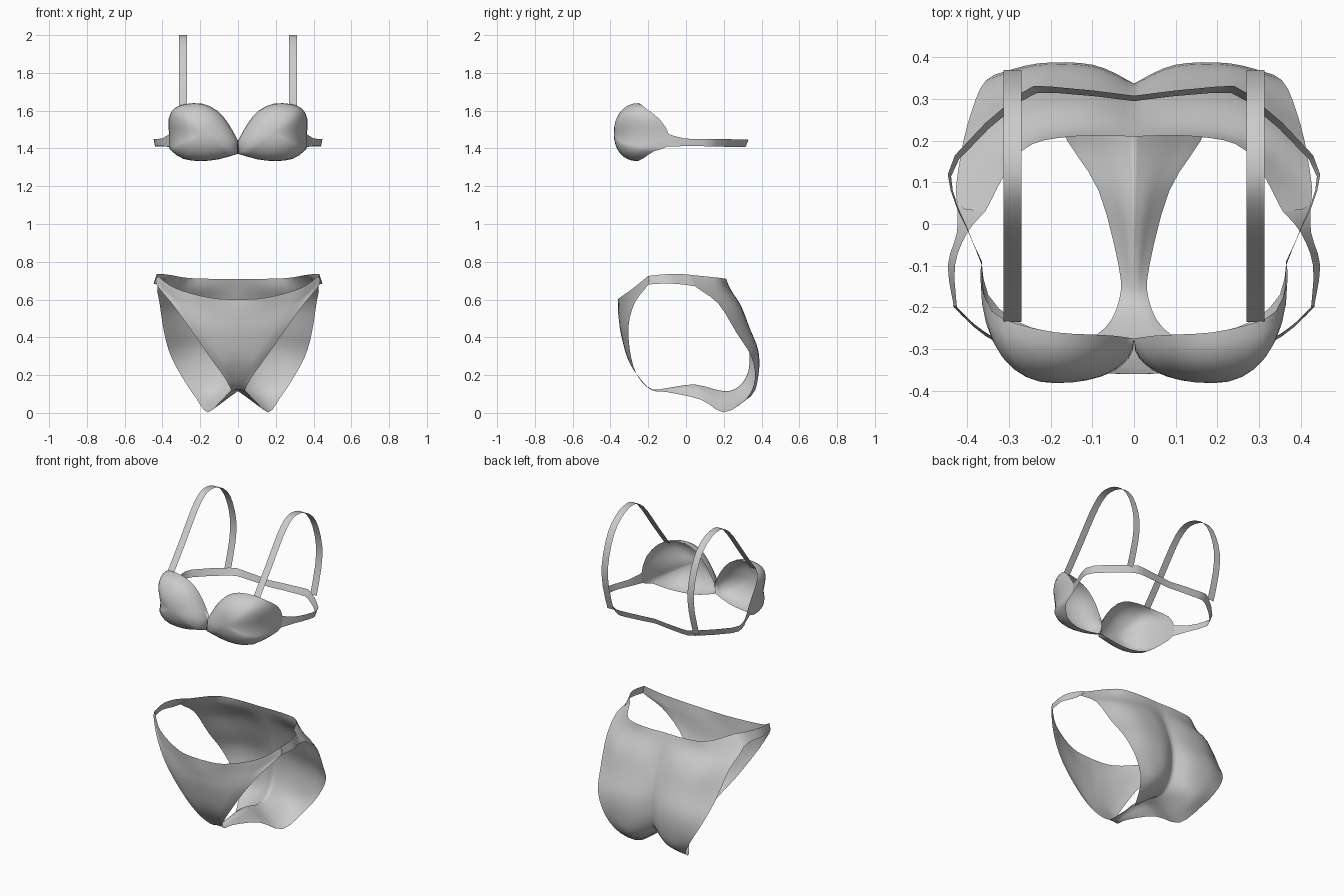
import bpy, bmesh, math
from mathutils import Vector


def smooth_path(pts, n, closed=False):
    """Catmull-Rom curve through points, n steps per span."""
    pts = [Vector(p) for p in pts]
    m = len(pts)
    get = (lambda i: pts[i % m]) if closed else (lambda i: pts[max(0, min(m - 1, i))])
    out = []
    for i in range(m if closed else m - 1):
        a, b, c, d = (get(i + k) for k in (-1, 0, 1, 2))
        for s in range(n):
            t = s / n
            out.append(0.5 * (2 * b + (c - a) * t + (2 * a - 5 * b + 4 * c - d) * t * t
                              + (3 * b - a - 3 * c + d) * t ** 3))
    if not closed:
        out.append(pts[-1])
    return out


def make_sheet(name, rows, closed=False):
    """Skin a grid of points, face it outward and mirror it across x = 0."""
    bm = bmesh.new()
    grid = [[bm.verts.new(p) for p in r] for r in rows]
    n = len(grid[0])
    for r0, r1 in zip(grid, grid[1:]):
        for j in range(n if closed else n - 1):
            k = (j + 1) % n
            bm.faces.new((r0[j], r0[k], r1[k], r1[j]))
    bmesh.ops.remove_doubles(bm, verts=bm.verts, dist=0.0005)
    bmesh.ops.recalc_face_normals(bm, faces=bm.faces)
    side = 0
    for f in bm.faces:
        c = f.calc_center_median()
        side += f.normal.dot(c - Vector((0, 0, 0.4 if c.z < 1 else 1.45))) * f.calc_area()
    if side < 0:
        bmesh.ops.reverse_faces(bm, faces=bm.faces)
    me = bpy.data.meshes.new(name)
    bm.to_mesh(me)
    bm.free()
    ob = bpy.data.objects.new(name, me)
    bpy.context.collection.objects.link(ob)
    for p in me.polygons:
        p.use_smooth = True
    mir = ob.modifiers.new("mirror", 'MIRROR')
    mir.use_clip = True
    mir.merge_threshold = 0.002
    return ob


def refine(rows, nu, nv):
    """Densify a coarse control grid in both directions."""
    rows = [smooth_path(r, nu) for r in rows]
    return list(zip(*[smooth_path(c, nv) for c in zip(*rows)]))


# Brief: rows run from the centre line to the leg edge, front waist to crotch
front = [
    [(0, -.36, .60), (.15, -.35, .61), (.33, -.28, .66), (.425, -.2, .725)],
    [(0, -.36, .54), (.14, -.345, .55), (.31, -.29, .60), (.432, -.2, .68)],
    [(0, -.355, .49), (.12, -.345, .50), (.25, -.315, .53), (.355, -.27, .585)],
    [(0, -.345, .42), (.10, -.34, .42), (.19, -.325, .43), (.26, -.305, .455)],
    [(0, -.31, .29), (.05, -.31, .29), (.10, -.305, .285), (.145, -.29, .29)],
    [(0, -.25, .19), (.025, -.25, .19), (.05, -.25, .19), (.07, -.25, .185)],
    [(0, -.18, .125), (.012, -.18, .125), (.024, -.18, .123), (.035, -.18, .12)],
    [(0, -.08, .135), (.012, -.085, .13), (.024, -.09, .12), (.037, -.1, .11)],
    [(0, .05, .15), (.028, .06, .13), (.056, .07, .10), (.085, .08, .07)],
]
# Seat: crotch up to the back waist
seat = [
    [(0, .20, .115), (.05, .2, .08), (.11, .2, .035), (.16, .2, .003)],
    [(0, .28, .14), (.08, .33, .11), (.15, .345, .09), (.22, .32, .075)],
    [(0, .33, .22), (.09, .375, .20), (.2, .383, .20), (.29, .365, .18)],
    [(0, .335, .34), (.1, .378, .33), (.24, .38, .32), (.355, .345, .30)],
    [(0, .31, .45), (.1, .335, .45), (.25, .335, .43), (.39, .27, .42)],
    [(0, .27, .56), (.13, .29, .57), (.29, .27, .56), (.415, .17, .58)],
    [(0, .23, .66), (.14, .23, .66), (.30, .19, .65), (.425, .05, .67)],
    [(0, .21, .71), (.15, .21, .71), (.27, .175, .715), (.357, .03, .73)],
]
make_sheet("brief", refine(front + seat, 4, 3))

# Narrow hip strip joining front and seat
hip = [
    [(.357, .03, .73), (.425, .05, .67)],
    [(.40, -.02, .735), (.425, -.02, .68)],
    [(.43, -.1, .735), (.447, -.1, .685)],
    [(.425, -.2, .725), (.432, -.2, .68)],
]
make_sheet("brief_hip", refine(hip, 1, 3))

# Cup: rounded bowl from an open rim to the apex
rim = [(0, -.275, 1.44), (.05, -.268, 1.53), (.11, -.265, 1.60), (.19, -.26, 1.637),
       (.28, -.24, 1.635), (.34, -.21, 1.61), (.368, -.14, 1.555), (.365, -.09, 1.475),
       (.365, -.1, 1.41), (.35, -.17, 1.385), (.29, -.23, 1.345), (.20, -.26, 1.333),
       (.10, -.27, 1.343), (0, -.285, 1.372)]
rim = smooth_path(rim[:-1] + [rim[-1]], 2)
apex = Vector((.19, -.382, 1.48))
rings = []
for i in range(9):
    a = math.pi / 2 * (1 - i / 8)
    s, c = max(0, math.sin(a)) ** 0.92, max(0, math.cos(a)) ** 0.95
    rings.append([(apex.x + (p.x - apex.x) * s, p.y + (apex.y - p.y) * c,
                   apex.z + (p.z - apex.z) * s) for p in rim])
make_sheet("bra_cup", rings, closed=True)

# Band round the back: lower and upper edge
low = [(.365, -.1, 1.41), (.40, -.01, 1.412), (.435, .08, 1.412), (.42, .155, 1.41),
       (.27, .295, 1.407), (.19, .315, 1.407), (0, .295, 1.41)]
high = [(.365, -.09, 1.475), (.402, -.01, 1.453), (.44, .08, 1.45), (.43, .165, 1.45),
        (.275, .312, 1.447), (.2, .33, 1.445), (0, .308, 1.445)]
make_sheet("bra_band", [smooth_path(low, 2), smooth_path(high, 2)])

# Shoulder strap: flat ribbon over the shoulder
path = [(-.235, 1.625), (-.12, 1.77), (-.01, 1.915), (.06, 1.98), (.12, 2.0), (.2, 1.985),
        (.28, 1.93), (.335, 1.84), (.37, 1.71), (.36, 1.58), (.315, 1.43)]
make_sheet("shoulder_strap",
           [smooth_path([(x, y, z) for y, z in path], 2) for x in (.27, .313)])
